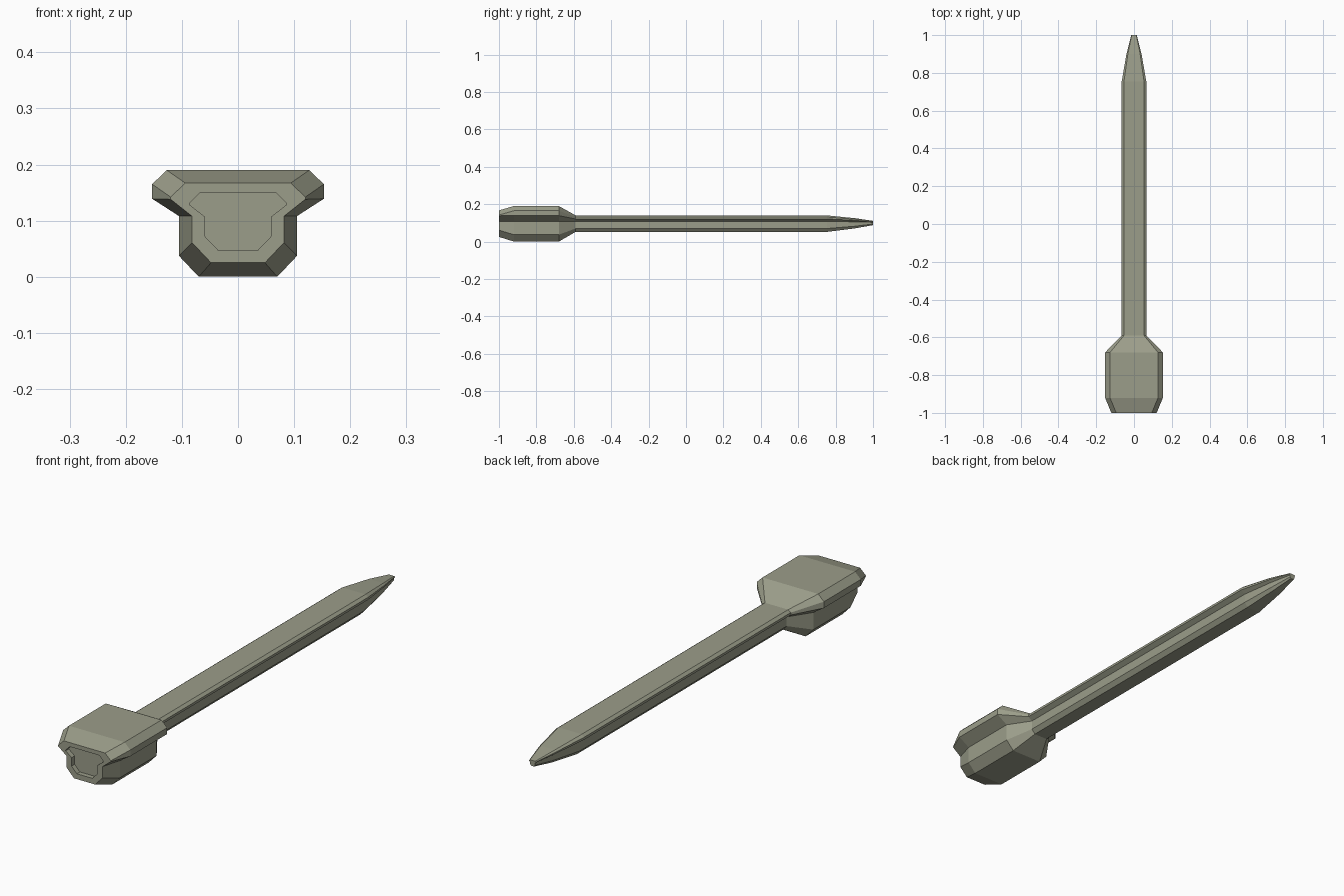
import bpy, bmesh

if "Cube" in bpy.data.objects:
    bpy.data.objects.remove(bpy.data.objects["Cube"])

olive = bpy.data.materials.new("olive grey")
olive.diffuse_color = (0.33, 0.34, 0.255, 1)
olive.use_nodes = True
olive.node_tree.nodes["Principled BSDF"].inputs["Base Color"].default_value = olive.diffuse_color

# Half cross-sections (x, z), from top edge round to the bottom edge
head = [(.127, .19), (.153, .165), (.153, .139), (.105, .108), (.105, .037), (.07, 0)]
rim = [(.094, .167), (.12, .142), (.12, .138), (.082, .108), (.082, .061), (.048, .025)]
socket = [(.067, .15), (.086, .131), (.086, .128), (.059, .107), (.059, .072), (.035, .047)]
shaft = [(.053, .14), (.065, .131), (.065, .121), (.046, .108), (.046, .07), (.031, .052)]
tip = [(.012, .111), (.015, .109), (.015, .106), (.011, .103), (.011, .094), (.007, .088)]


def blend(a, b, t):
    return [(p[0] + (q[0] - p[0]) * t, p[1] + (q[1] - p[1]) * t) for p, q in zip(a, b)]


def loft(name, sections):
    """Skin mirrored half-sections placed along y and cap both ends."""
    bm = bmesh.new()
    rings = []
    for y, half in sections:
        outline = half + [(-x, z) for x, z in reversed(half)]
        rings.append([bm.verts.new((x, y, z)) for x, z in outline])
    n = len(rings[0])
    for a, b in zip(rings, rings[1:]):
        for i in range(n):
            j = (i + 1) % n
            bm.faces.new((a[i], a[j], b[j], b[i]))
    bm.faces.new(rings[0])
    bm.faces.new(rings[-1])
    bmesh.ops.recalc_face_normals(bm, faces=bm.faces)
    mesh = bpy.data.meshes.new(name)
    bm.to_mesh(mesh)
    bm.free()
    mesh.materials.append(olive)
    obj = bpy.data.objects.new(name, mesh)
    bpy.context.collection.objects.link(obj)
    return obj


# One continuous bolt: recessed socket, chamfered head, neck, shaft, pointed tip
loft("bolt", [
    (-.98, socket), (-1, socket), (-1, rim),
    (-.92, head), (-.68, head),
    (-.59, shaft), (.755, shaft),
    (.9, blend(shaft, tip, .5)), (1, tip),
])
